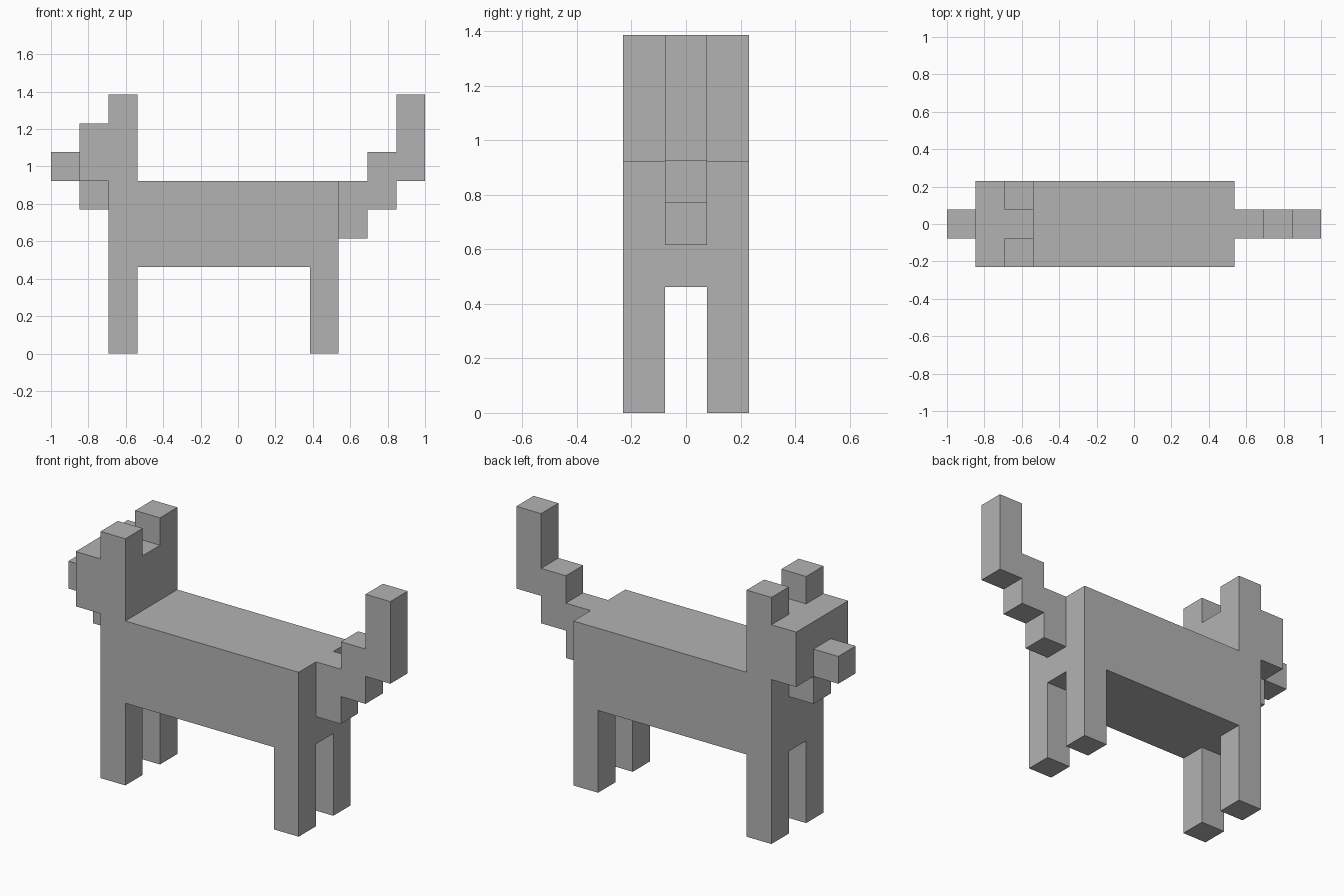
import bpy
import bmesh
from mathutils import Vector

cube = bpy.data.objects.get("Cube")
if cube:
    bpy.data.objects.remove(cube, do_unlink=True)

U = 2 / 13                      # one block
ORIGIN = Vector((-6.5, 0, 0))   # block coordinates start at the nose tip

grey = bpy.data.materials.new("plain grey")
grey.use_nodes = True
COLOUR = (0.45, 0.45, 0.45, 1)
grey.diffuse_color = COLOUR
grey.node_tree.nodes["Principled BSDF"].inputs["Base Color"].default_value = COLOUR


def block(name, x, y, z):
    """Box spanning the given (start, end) block ranges."""
    lo = Vector((x[0], y[0], z[0])) + ORIGIN
    hi = Vector((x[1], y[1], z[1])) + ORIGIN
    bm = bmesh.new()
    bmesh.ops.create_cube(bm, size=1)
    bmesh.ops.scale(bm, vec=(hi - lo) * U, verts=bm.verts)
    bmesh.ops.translate(bm, vec=(lo + hi) * U / 2, verts=bm.verts)
    mesh = bpy.data.meshes.new(name)
    bm.to_mesh(mesh)
    bm.free()
    mesh.materials.append(grey)
    obj = bpy.data.objects.new(name, mesh)
    bpy.context.collection.objects.link(obj)


FULL = (-1.5, 1.5)
MID = (-0.5, 0.5)

# Body and head
block("body", (2, 10), FULL, (3, 6))
block("head", (1, 3), FULL, (6, 8))
block("snout", (0, 1), MID, (6, 7))
block("jaw", (1, 2), MID, (5, 6))

# Paired legs and ears
for side, y in (("near", (-1.5, -0.5)), ("far", (0.5, 1.5))):
    block(side + "_front_leg", (2, 3), y, (0, 3))
    block(side + "_hind_leg", (9, 10), y, (0, 3))
    block(side + "_ear", (2, 3), y, (8, 9))

# Stepped tail
block("tail_base", (10, 11), MID, (4, 6))
block("tail_middle", (11, 12), MID, (5, 7))
block("tail_tip", (12, 13), MID, (6, 9))
